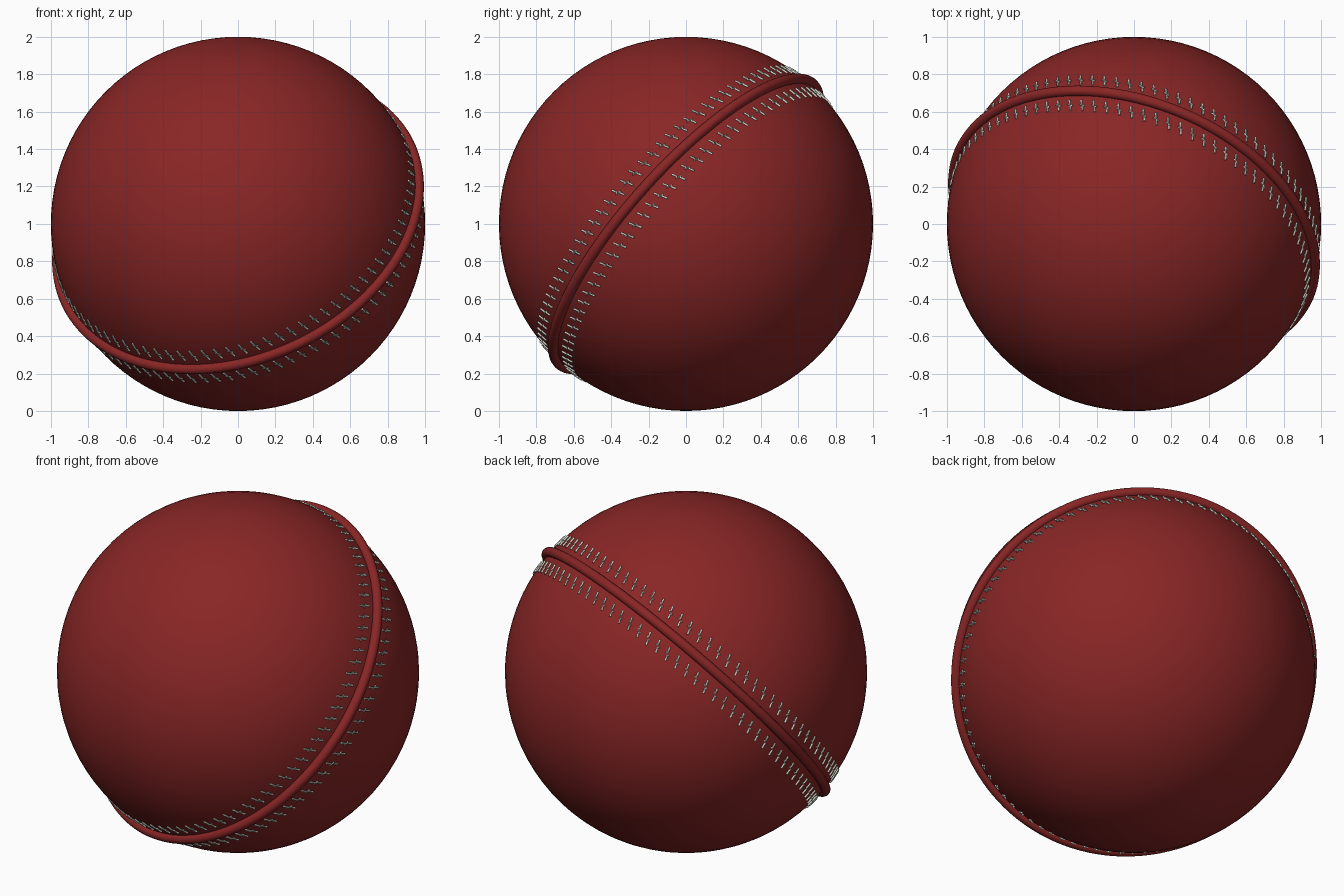
import bpy
import math
from mathutils import Vector

if "Cube" in bpy.data.objects:
    bpy.data.objects.remove(bpy.data.objects["Cube"])

CENTRE = Vector((0, 0, 1))
AXIS = Vector((-0.293, -0.71, 0.64)).normalized()   # normal of the seam plane
SIDE = AXIS.cross(Vector((0, 0, 1))).normalized()
UP = AXIS.cross(SIDE)
STITCHES = 90


def material(name, rgb):
    mat = bpy.data.materials.new(name)
    mat.diffuse_color = (*rgb, 1)
    mat.use_nodes = True
    mat.node_tree.nodes["Principled BSDF"].inputs["Base Color"].default_value = mat.diffuse_color
    return mat


red = material("red leather", (0.25, 0.019, 0.019))
cream = material("cream thread", (0.64, 0.68, 0.58))


def finish(obj, name, mat):
    obj.name = name
    obj.data.materials.clear()
    obj.data.materials.append(mat)
    bpy.ops.object.shade_smooth()


# leather ball
bpy.ops.mesh.primitive_uv_sphere_add(segments=96, ring_count=48, radius=1, location=CENTRE)
finish(bpy.context.object, "ball", red)

# raised seam running round a tilted great circle
tilt = AXIS.to_track_quat('Z', 'Y').to_euler()
bpy.ops.mesh.primitive_torus_add(location=CENTRE, rotation=tilt, major_radius=1.01,
                                 minor_radius=0.028, major_segments=128, minor_segments=16)
finish(bpy.context.object, "seam", red)

# short crooked stitches: (offset along the seam, offset across it)
SHAPE = [(0.014, -0.036), (0.004, -0.008), (0.013, -0.003),
         (-0.013, 0.003), (-0.004, 0.008), (-0.014, 0.036)]


def add_stitch(curve, angle, across):
    spline = curve.splines.new('POLY')
    spline.points.add(len(SHAPE) - 1)
    for point, (du, dv) in zip(spline.points, SHAPE):
        a = angle + du
        radial = SIDE * math.cos(a) + UP * math.sin(a)
        pos = (radial + AXIS * (across + dv)).normalized() * 1.003
        point.co = (*(CENTRE + pos), 1)


for label, across in (("upper", 0.095), ("lower", -0.095)):
    curve = bpy.data.curves.new(label + "_stitches", 'CURVE')
    curve.dimensions = '3D'
    curve.bevel_depth = 0.006
    curve.bevel_resolution = 1
    curve.use_fill_caps = True
    for i in range(STITCHES):
        add_stitch(curve, 2 * math.pi * i / STITCHES, across)
    obj = bpy.data.objects.new(label + "_stitches", curve)
    bpy.context.collection.objects.link(obj)
    bpy.ops.object.select_all(action='DESELECT')
    obj.select_set(True)
    bpy.context.view_layer.objects.active = obj
    bpy.ops.object.convert(target='MESH')
    finish(bpy.context.object, label + "_stitches", cream)
